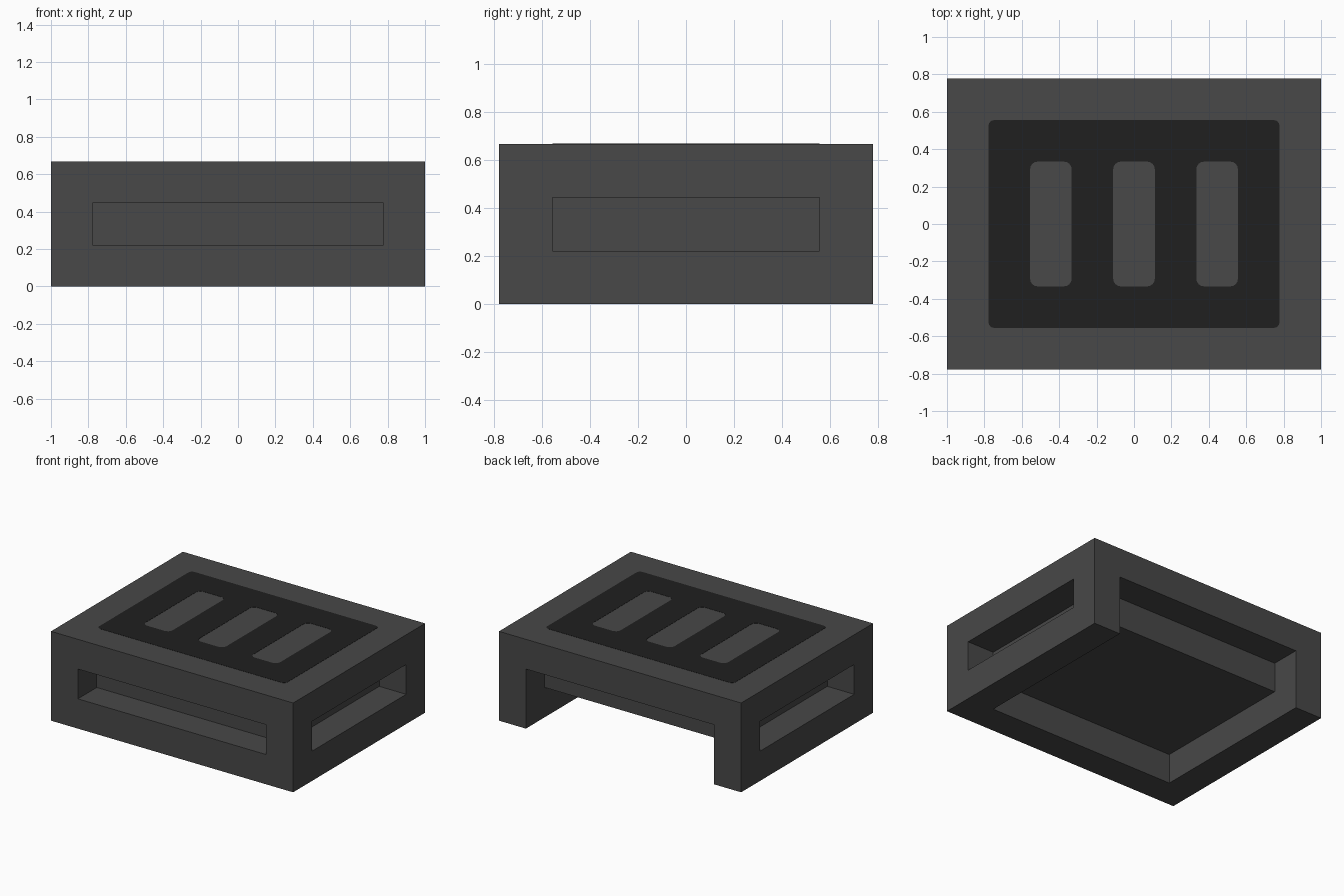
import bpy, bmesh, math

if "Cube" in bpy.data.objects:
    bpy.data.objects.remove(bpy.data.objects["Cube"])

U = 1 / 9  # half of one building unit; the model is 18 x 14 x 6 of these


def material(name, value):
    m = bpy.data.materials.new(name)
    m.diffuse_color = (value, value, value, 1)
    m.use_nodes = True
    m.node_tree.nodes["Principled BSDF"].inputs["Base Color"].default_value = m.diffuse_color
    return m


body_grey = material("charcoal grey", 0.065)
panel_black = material("panel black", 0.0145)

# Housing: a 3 x 3 x 3 lattice of cells, only the outer faces are made
XS = [-9, -7, 7, 9]
YS = [-7, -5, 5, 7]
ZS = [0, 2, 4, 6]


def solid(i, j, k):
    if not (0 <= i < 3 and 0 <= j < 3 and 0 <= k < 3):
        return False
    if k == 2:                       # top slab
        return True
    if k == 1:                       # corner posts and inner core
        return (i != 1) == (j != 1)
    return i != 1 or j == 0          # base rail, open at the back


bm = bmesh.new()
cells = [(i, j, k) for i in range(3) for j in range(3) for k in range(3)]
for c in cells:
    if not solid(*c):
        continue
    for axis in range(3):
        for side in (0, 1):
            n = list(c)
            n[axis] += 1 if side else -1
            if solid(*n):
                continue
            a, b = (axis + 1) % 3, (axis + 2) % 3
            loop = []
            for da, db in ((0, 0), (1, 0), (1, 1), (0, 1)):
                p = list(c)
                p[axis] += side
                p[a] += da
                p[b] += db
                loop.append(bm.verts.new((XS[p[0]] * U, YS[p[1]] * U, ZS[p[2]] * U)))
            bm.faces.new(loop if side else loop[::-1])
bmesh.ops.remove_doubles(bm, verts=bm.verts[:], dist=1e-4)
# Merge neighbouring flat faces into clean panels
bmesh.ops.dissolve_limit(bm, angle_limit=0.01, verts=bm.verts[:], edges=bm.edges[:])
me = bpy.data.meshes.new("housing")
bm.to_mesh(me)
bm.free()
me.materials.append(body_grey)
bpy.context.collection.objects.link(bpy.data.objects.new("housing", me))


# Top panel: thin dark inlay with three rounded slots
def rounded_rect(curve, cx, hx, hy, r):
    pts = []
    for q, (sx, sy) in enumerate(((1, 1), (-1, 1), (-1, -1), (1, -1))):
        for s in range(5):
            t = math.pi / 2 * (q + s / 4)
            pts.append((cx + sx * (hx - r) + r * math.cos(t),
                        sy * (hy - r) + r * math.sin(t)))
    sp = curve.splines.new('POLY')
    sp.points.add(len(pts) - 1)
    for p, (x, y) in zip(sp.points, pts):
        p.co = (x, y, 0, 1)
    sp.use_cyclic_u = True


cu = bpy.data.curves.new("panel_outline", 'CURVE')
cu.dimensions = '2D'
cu.fill_mode = 'BOTH'
cu.extrude = 0.001
rounded_rect(cu, 0, 7 * U, 5 * U, 0.03)
for k in (-1, 0, 1):
    rounded_rect(cu, k * 4 * U, U, 3 * U, 0.04)
outline = bpy.data.objects.new("panel_outline", cu)
bpy.context.collection.objects.link(outline)
bpy.context.view_layer.update()
dg = bpy.context.evaluated_depsgraph_get()
pm = bpy.data.meshes.new_from_object(outline.evaluated_get(dg))
pm.materials.clear()
pm.materials.append(panel_black)
bpy.data.objects.remove(outline)
panel = bpy.data.objects.new("top_panel", pm)
panel.location.z = 6 * U + 0.0005
bpy.context.collection.objects.link(panel)
